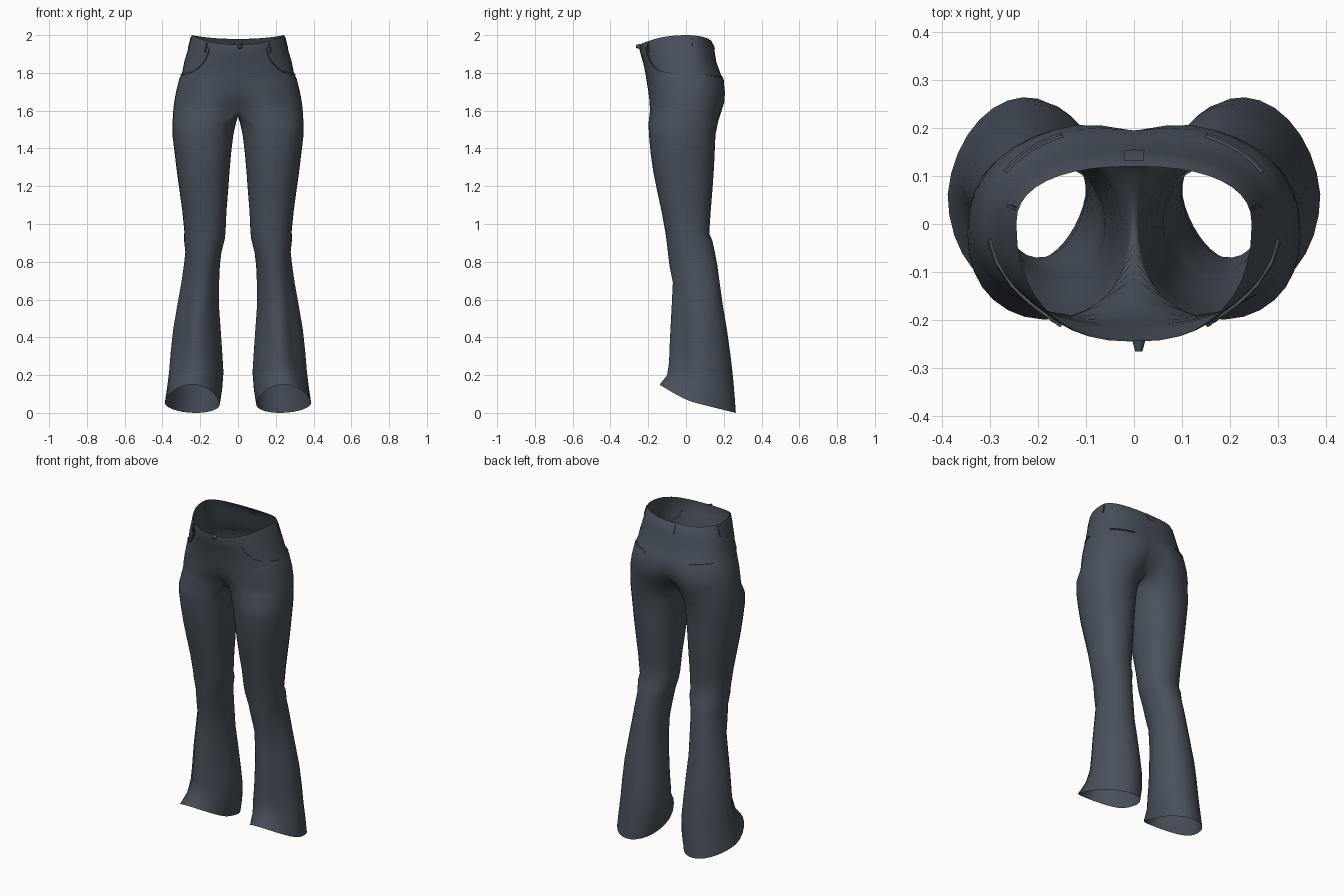
import bpy, bmesh, math
from mathutils import Vector

if "Cube" in bpy.data.objects:
    bpy.data.objects.remove(bpy.data.objects["Cube"])

denim = bpy.data.materials.new("slate_denim")
denim.diffuse_color = (0.066, 0.082, 0.105, 1)
denim.use_nodes = True
denim.node_tree.nodes["Principled BSDF"].inputs["Base Color"].default_value = denim.diffuse_color

OUT, INN = 20, 12          # segments on the outer side and along the inseam

# z, side x, front y, back y, front dz, back dz, front notch, back notch
HIPS = [
    (2.00, .245, -.245, .120, -.05, -.02, 0, 0),
    (1.965, .255, -.245, .138, -.045, -.01, 0, 0),
    (1.92, .266, -.238, .150, -.03, 0, 0, 0),
    (1.86, .284, -.226, .163, -.01, 0, 0, .003),
    (1.80, .296, -.215, .186, 0, 0, 0, .006),
    (1.765, .312, -.210, .207, 0, 0, 0, .012),
    (1.70, .328, -.206, .216, 0, 0, .012, .022),
    (1.65, .337, -.204, .215, 0, 0, .04, .04),
    (1.60, .343, -.203, .200, 0, 0, .09, .08),
]
# z, inner x, outer x, front y, back y, front dz, back dz, front narrowing
LEGS = [
    (1.53, .012, .347, -.199, .168, 0, 0, 0),
    (1.47, .025, .347, -.196, .156, 0, 0, 0),
    (1.38, .036, .336, -.188, .152, 0, 0, 0),
    (1.28, .045, .324, -.174, .147, 0, 0, 0),
    (1.18, .052, .310, -.154, .140, 0, 0, 0),
    (1.07, .061, .295, -.130, .131, 0, 0, 0),
    (0.96, .066, .284, -.110, .123, 0, -.01, 0),
    (0.92, .070, .286, -.104, .140, 0, -.01, 0),
    (0.85, .088, .279, -.096, .153, 0, 0, .05),
    (0.78, .096, .287, -.088, .166, 0, 0, .1),
    (0.69, .100, .300, -.070, .178, 0, 0, .18),
    (0.57, .101, .322, -.076, .195, 0, 0, .25),
    (0.44, .092, .344, -.083, .217, 0, 0, .28),
    (0.32, .084, .357, -.088, .235, .02, -.01, .27),
    (0.22, .078, .365, -.090, .249, .05, -.03, .2),
    (0.13, .085, .376, -.100, .258, .07, -.045, .1),
    (0.05, .098, .388, -.140, .264, .10, -.05, 0),
]


def spow(v, p):
    return math.copysign(abs(v) ** p, v)


def hip_point(t, row):
    """Hip outline: t runs from front centre (0) round the side to back centre (pi)."""
    z, xo, yf, yb, df, db, nf, nb = row
    c, s = math.cos(t), max(0, math.sin(t))
    x = xo * s ** .85 if s > 1e-5 else 0
    dent = math.exp(-(x / .07) ** 2)
    if c > 0:
        y = yf * c ** .9 + nf * dent
    else:
        y = yb * abs(c) ** .85 - nb * dent
    return Vector((x, y, z + c * c * (df if c > 0 else db)))


def leg_point(a, row):
    """Leg outline: a = 0 at the front, 90 degrees on the outside."""
    z, xi, xo, yf, yb, df, db, egg = row
    c, s = math.cos(a), math.sin(a)
    front = max(0, c)
    flare = max(0, min(1, (.8 - z) / .6))          # 0 above the knee, 1 at the hem
    p = .92 + .08 * flare
    # hollow beside the shin fold
    hollow = 1 - .4 * egg * math.exp(-((math.degrees(a) - 48) / 24) ** 2)
    x = (xi + xo) / 2 + (xo - xi) / 2 * spow(s, p) * (1 - egg * front) * hollow
    x -= .018 * flare * max(0, -c)
    y = (yf + yb) / 2 - (yb - yf) / 2 * spow(c, p) * hollow
    return Vector((x, y, z + (df * front ** 1.3 if c > 0 else -db * c)))


def finish(name, bm, mirror=True):
    me = bpy.data.meshes.new(name)
    bm.to_mesh(me)
    bm.free()
    me.materials.append(denim)
    ob = bpy.data.objects.new(name, me)
    bpy.context.collection.objects.link(ob)
    if mirror:
        m = ob.modifiers.new("mirror", 'MIRROR')
        m.merge_threshold = .0005
    bpy.context.view_layer.objects.active = ob
    ob.select_set(True)
    bpy.ops.object.shade_smooth_by_angle(angle=math.radians(50))
    ob.select_set(False)
    return ob


# Trousers: open hip arcs, a crotch seam on the centre line, then closed leg rings
bm = bmesh.new()
rings = [[bm.verts.new(hip_point(math.pi * k / OUT, r)) for k in range(OUT + 1)] for r in HIPS]
first, last = rings[-1][0].co, rings[-1][-1].co
crotch = rings[-1] + [
    bm.verts.new((0, last.y + (first.y - last.y) * k / INN, 1.60 - .03 * math.sin(math.pi * k / INN)))
    for k in range(1, INN)]
angles = [math.radians(-35 + 250 * k / OUT) for k in range(OUT + 1)]
angles += [math.radians(215 + 110 * k / INN) for k in range(1, INN)]
legs = [crotch] + [[bm.verts.new(leg_point(a, r)) for a in angles] for r in LEGS]
for up, lo in zip(rings, rings[1:]):
    for k in range(OUT):
        bm.faces.new((up[k], lo[k], lo[k + 1], up[k + 1]))
for up, lo in zip(legs, legs[1:]):
    n = len(up)
    for k in range(n):
        j = (k + 1) % n
        bm.faces.new((up[k], lo[k], lo[j], up[j]))
finish("trousers", bm)


def on_hip(t, z, lift=0):
    """Point on the hip surface, lifted outwards."""
    for a, b in zip(HIPS, HIPS[1:]):
        if z >= b[0]:
            break
    f = (a[0] - z) / (a[0] - b[0])
    p = hip_point(t, [u + (v - u) * f for u, v in zip(a, b)])
    return p + Vector((p.x, p.y, 0)).normalized() * lift


def lip(name, path, dt, dz, lift=.006, mirror=True):
    """Narrow raised fabric edge following (t, z) points on the hips."""
    bm = bmesh.new()
    rows = []
    for t, z in path:
        rows.append([bm.verts.new(on_hip(t + dt * e, z + dz * e, l))
                     for e, l in ((0, -.002), (0, lift), (1, lift), (1, -.002))])
    for a, b in zip(rows, rows[1:]):
        for i in range(3):
            bm.faces.new((a[i], a[i + 1], b[i + 1], b[i]))
    bmesh.ops.recalc_face_normals(bm, faces=bm.faces)
    return finish(name, bm, mirror)


# Curved front pocket mouths
lip("front_pocket_edge", [(.56, 1.96), (.57, 1.91), (.63, 1.86), (.76, 1.82),
                          (.95, 1.80), (1.2, 1.79), (1.42, 1.785)], .035, .008)
# Back pocket slits
lip("back_pocket_edge", [(2.1 + .1 * i, 1.785 - .002 * i) for i in range(7)], 0, .008)
# Belt loops on the waistband
for name, t in (("front_belt_loop", .64), ("side_belt_loop", 1.75)):
    lip(name, [(t, 1.99), (t, 1.965), (t, 1.93)], .04, 0)
lip("back_belt_loop", [(math.pi - .05, 1.99), (math.pi - .05, 1.96), (math.pi - .05, 1.925)], .05, 0)
# Waist button
bm = bmesh.new()
bmesh.ops.create_cone(bm, cap_ends=True, segments=10, radius1=.014, radius2=.008, depth=.022)
for v in bm.verts:
    v.co = Vector((v.co.x + .01, -.254 - v.co.z, v.co.y + 1.94))
bmesh.ops.recalc_face_normals(bm, faces=bm.faces)
finish("waist_button", bm, False)
